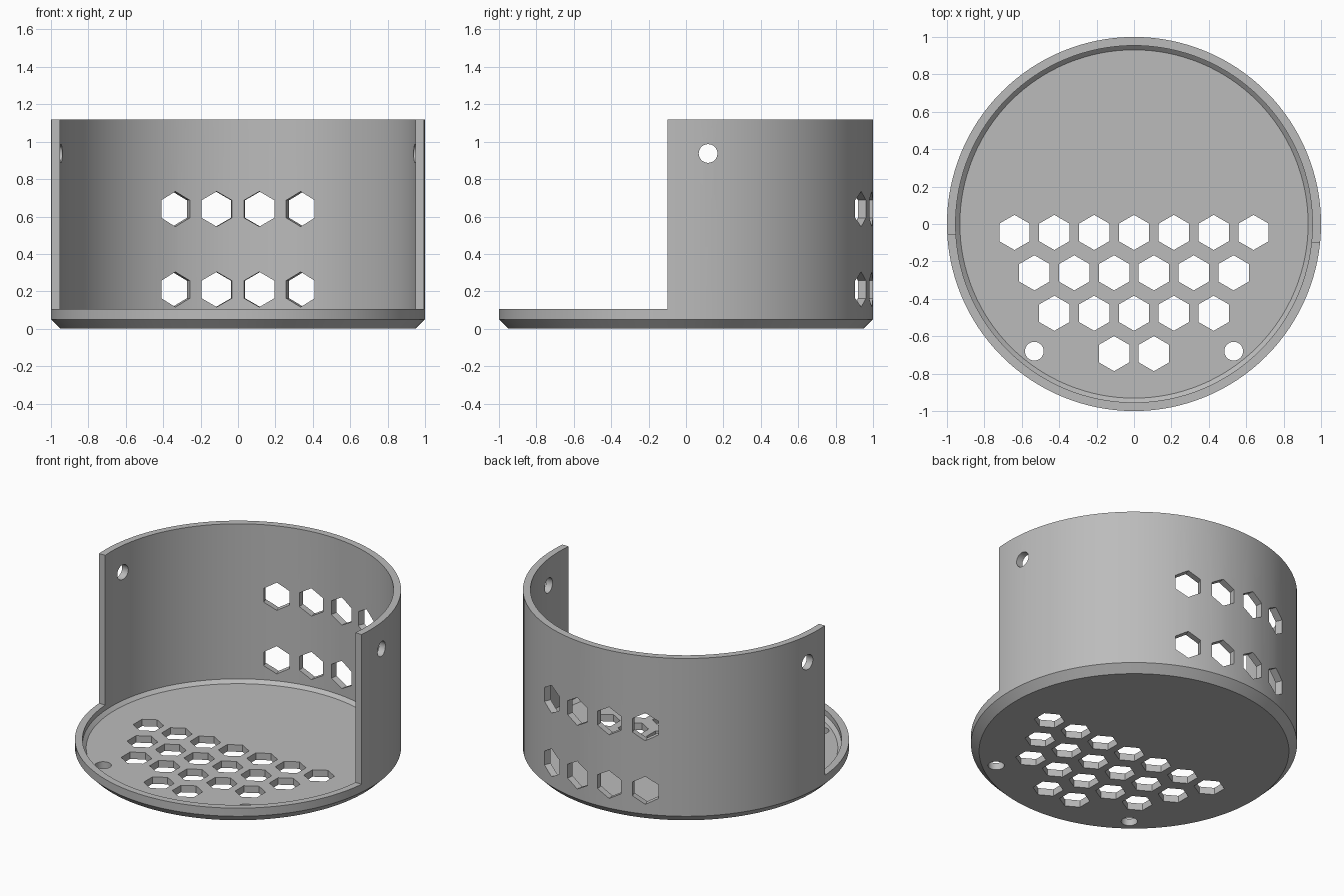
import bpy, bmesh, math
from mathutils import Matrix, Vector

if "Cube" in bpy.data.objects:
    bpy.data.objects.remove(bpy.data.objects["Cube"])

grey = bpy.data.materials.new("light grey")
grey.diffuse_color = (0.5, 0.5, 0.5, 1)
grey.use_nodes = True
grey.node_tree.nodes["Principled BSDF"].inputs["Base Color"].default_value = grey.diffuse_color

SEGMENTS = 128
HEX_R, PIN_R = 0.094, 0.05


def new_object(name, bm):
    bmesh.ops.recalc_face_normals(bm, faces=bm.faces)
    mesh = bpy.data.meshes.new(name)
    bm.to_mesh(mesh)
    bm.free()
    obj = bpy.data.objects.new(name, mesh)
    bpy.context.collection.objects.link(obj)
    return obj


def add_prism(bm, matrix, radius, sides, depth):
    bmesh.ops.create_cone(bm, cap_ends=True, segments=sides, radius1=radius,
                          radius2=radius, depth=depth, matrix=matrix)


# Round cup: chamfered foot, thin floor and wall
profile = [(0, 0), (0.95, 0), (1, 0.05), (1, 1.118), (0.954, 1.118),
           (0.954, 0.069), (0.931, 0.047), (0, 0.047)]
bm = bmesh.new()
verts = [bm.verts.new((r, 0, z)) for r, z in profile]
edges = [bm.edges.new(pair) for pair in zip(verts, verts[1:])]
bmesh.ops.spin(bm, geom=verts + edges, cent=(0, 0, 0), axis=(0, 0, 1),
               angle=math.tau, steps=SEGMENTS, use_merge=True)
bmesh.ops.remove_doubles(bm, verts=bm.verts, dist=1e-5)
cup = new_object("cup", bm)
cup.data.materials.append(grey)

# Front opening: leaves a low rim, the two wall ends differ slightly
bm = bmesh.new()
outline = [(-1.2, -1.2), (1.2, -1.2), (1.2, -0.1), (0, -0.1), (0, -0.06), (-1.2, -0.06)]
face = bm.faces.new([bm.verts.new((x, y, 0.105)) for x, y in outline])
top = bmesh.ops.extrude_face_region(bm, geom=[face])["geom"]
bmesh.ops.translate(bm, vec=(0, 0, 1.2),
                    verts=[v for v in top if isinstance(v, bmesh.types.BMVert)])
opening = new_object("opening_cutter", bm)

# Holes
bm = bmesh.new()
point_y = Matrix.Rotation(math.pi / 2, 4, 'Z')
for row, count in enumerate((7, 6, 5, 2)):      # floor hexagons
    for i in range(count):
        pos = Vector(((i - (count - 1) / 2) * 0.213, -0.045 - row * 0.216, 0.03))
        add_prism(bm, Matrix.Translation(pos), HEX_R, 6, 0.2)
for x in (-0.533, 0.533):                       # floor pin holes
    add_prism(bm, Matrix.Translation((x, -0.68, 0.03)), PIN_R, 32, 0.2)
for z in (0.21, 0.64):                          # back wall hexagons
    for i in range(4):
        turn = Matrix.Rotation(math.radians((i - 1.5) * 13.7), 4, 'Z')
        lay = Matrix.Rotation(math.pi / 2, 4, 'X')
        add_prism(bm, turn @ Matrix.Translation((0, 0.98, z)) @ lay, HEX_R, 6, 0.3)
for x in (-0.98, 0.98):                         # side wall pin holes
    add_prism(bm, Matrix.Translation((x, 0.118, 0.937))
              @ Matrix.Rotation(math.pi / 2, 4, 'Y'), PIN_R, 32, 0.2)
holes = new_object("hole_cutter", bm)

# Cut the cup
for cutter in (opening, holes):
    cutter.hide_render = True
    cutter.hide_viewport = False
    mod = cup.modifiers.new(cutter.name, 'BOOLEAN')
    mod.operation = 'DIFFERENCE'
    mod.solver = 'EXACT'
    mod.object = cutter

bpy.context.view_layer.objects.active = cup
cup.select_set(True)
for mod in list(cup.modifiers):
    bpy.ops.object.modifier_apply(modifier=mod.name)
for cutter in (opening, holes):
    bpy.data.objects.remove(cutter)
bpy.ops.object.shade_smooth_by_angle(angle=math.radians(25))
